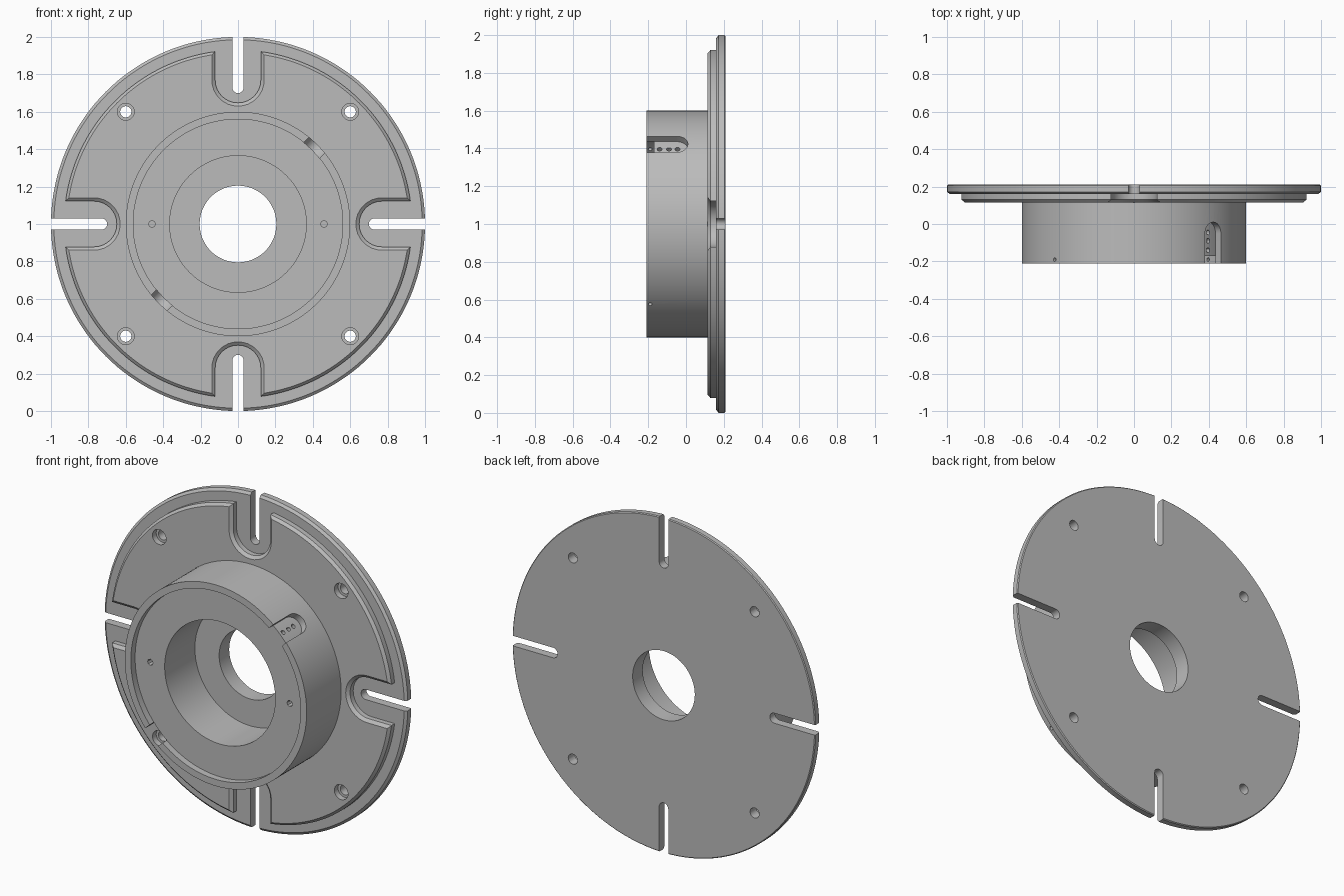
import bpy, bmesh
from math import sin, cos, pi, radians
from mathutils import Vector

if "Cube" in bpy.data.objects:
    bpy.data.objects.remove(bpy.data.objects["Cube"])

SEGS = 144
grey = bpy.data.materials.new("machined grey")
grey.use_nodes = True
colour = (0.5, 0.5, 0.5, 1)
grey.diffuse_color = colour
grey.node_tree.nodes["Principled BSDF"].inputs["Base Color"].default_value = colour


def frame(angle):
    """Radial and tangential directions around the part's axis."""
    return Vector((cos(angle), 0, sin(angle))), Vector((-sin(angle), 0, cos(angle)))


CENTRE = Vector((0, 0, 1))
BACK = Vector((0, 1, 0))


def ring(r, centre, u, v, segs):
    return [centre + r * (u * cos(2 * pi * i / segs) + v * sin(2 * pi * i / segs))
            for i in range(segs)]


def loft(bm, sections, closed=False):
    """Skin matching sections, either capped or joined last to first."""
    rows = [[bm.verts.new(p) for p in s] for s in sections]
    n = len(rows[0])
    pairs = list(zip(rows, rows[1:])) + ([(rows[-1], rows[0])] if closed else [])
    for a, b in pairs:
        for i in range(n):
            j = (i + 1) % n
            bm.faces.new((a[i], a[j], b[j], b[i]))
    if not closed:
        bm.faces.new(rows[0])
        bm.faces.new(rows[-1])


def finish(name, bm):
    bmesh.ops.recalc_face_normals(bm, faces=bm.faces)
    mesh = bpy.data.meshes.new(name)
    bm.to_mesh(mesh)
    bm.free()
    mesh.materials.append(grey)
    obj = bpy.data.objects.new(name, mesh)
    bpy.context.collection.objects.link(obj)
    return obj


def turned(name, profile):
    """Ring turned from a closed (radius, y) profile."""
    u, v = frame(0)
    bm = bmesh.new()
    loft(bm, [ring(r, CENTRE + BACK * y, u, v, SEGS) for r, y in profile], closed=True)
    return finish(name, bm)


def u_outline(origin, along, across, w, length):
    """Slot outline with a round end at the origin, open along one direction."""
    arc = [origin + w * (along * cos(t) + across * sin(t))
           for t in (pi / 2 + pi * i / 16 for i in range(17))]
    return arc + [origin + along * length - across * w, origin + along * length + across * w]


def edge_slots(bm, inner, sections):
    for k in range(4):
        u, v = frame(k * pi / 2)
        loft(bm, [u_outline(CENTRE + u * inner + BACK * y, u, v, w, 1.1 - inner)
                  for w, y in sections])


def bolt_holes(bm):
    u, v = frame(0)
    for x in (-0.6, 0.6):
        for z in (-0.6, 0.6):
            c = CENTRE + Vector((x, 0, z))
            loft(bm, [ring(r, c + BACK * y, u, v, 24) for r, y in
                      ((0.045, 0.05), (0.045, 0.15), (0.03, 0.15), (0.03, 0.3))])


def radial_hole(bm, angle, y, radius, r0, r1):
    u, v = frame(angle)
    loft(bm, [ring(radius, CENTRE + u * r + BACK * y, v, BACK, 12) for r in (r0, r1)])


def cut(obj, bm):
    cutter = finish("cutter", bm)
    cutter.hide_render = True
    mod = obj.modifiers.new("cut", "BOOLEAN")
    mod.object, mod.operation, mod.solver = cutter, "DIFFERENCE", "EXACT"
    bpy.context.view_layer.objects.active = obj
    bpy.ops.object.modifier_apply(modifier=mod.name)
    bpy.data.objects.remove(cutter)


# Back plate with four open slots and bolt holes
back_plate = turned("back_plate", [(0.205, 0.16), (0.985, 0.16), (1, 0.172),
                                   (1, 0.205), (0.995, 0.21), (0.205, 0.21)])
bm = bmesh.new()
edge_slots(bm, 0.73, [(0.03, 0.1), (0.03, 0.3)])
bolt_holes(bm)
cut(back_plate, bm)

# Raised plate with chamfered U pockets and counterbores
raised_plate = turned("raised_plate", [(0.205, 0.115), (0.915, 0.115), (0.93, 0.13),
                                       (0.93, 0.16), (0.205, 0.16)])
bm = bmesh.new()
edge_slots(bm, 0.77, [(0.14, 0.05), (0.14, 0.115), (0.122, 0.13), (0.122, 0.2)])
bolt_holes(bm)
cut(raised_plate, bm)

# Outer hub sleeve with two round-ended windows and two pin holes
hub_sleeve = turned("hub_sleeve", [(0.56, -0.21), (0.6, -0.21), (0.6, 0.115), (0.56, 0.115)])
bm = bmesh.new()
for a in (radians(45), radians(225)):
    u, v = frame(a)
    loft(bm, [u_outline(CENTRE + u * r - BACK * 0.05, -BACK, v, 0.06, 0.3)
              for r in (0.45, 0.7)])
for a in (radians(135), radians(-45)):
    radial_hole(bm, a, -0.19, 0.01, 0.5, 0.7)
cut(hub_sleeve, bm)

# Inner hub, set back from the sleeve, with index dots and two face holes
inner_hub = turned("inner_hub", [(0.365, -0.17), (0.56, -0.17), (0.56, 0.115), (0.365, 0.115)])
bm = bmesh.new()
for a in (radians(45), radians(225)):
    for y in (-0.14, -0.09, -0.045):
        radial_hole(bm, a, y, 0.013, 0.52, 0.6)
u, v = frame(0)
for x in (-0.46, 0.46):
    loft(bm, [ring(0.018, CENTRE + u * x + BACK * y, u, v, 8) for y in (-0.25, -0.11)])
cut(inner_hub, bm)

# Smooth turned faces, keep machined edges crisp
bpy.ops.object.select_all(action="DESELECT")
for obj in (back_plate, raised_plate, hub_sleeve, inner_hub):
    obj.select_set(True)
bpy.context.view_layer.objects.active = back_plate
bpy.ops.object.shade_smooth_by_angle(angle=radians(25))
